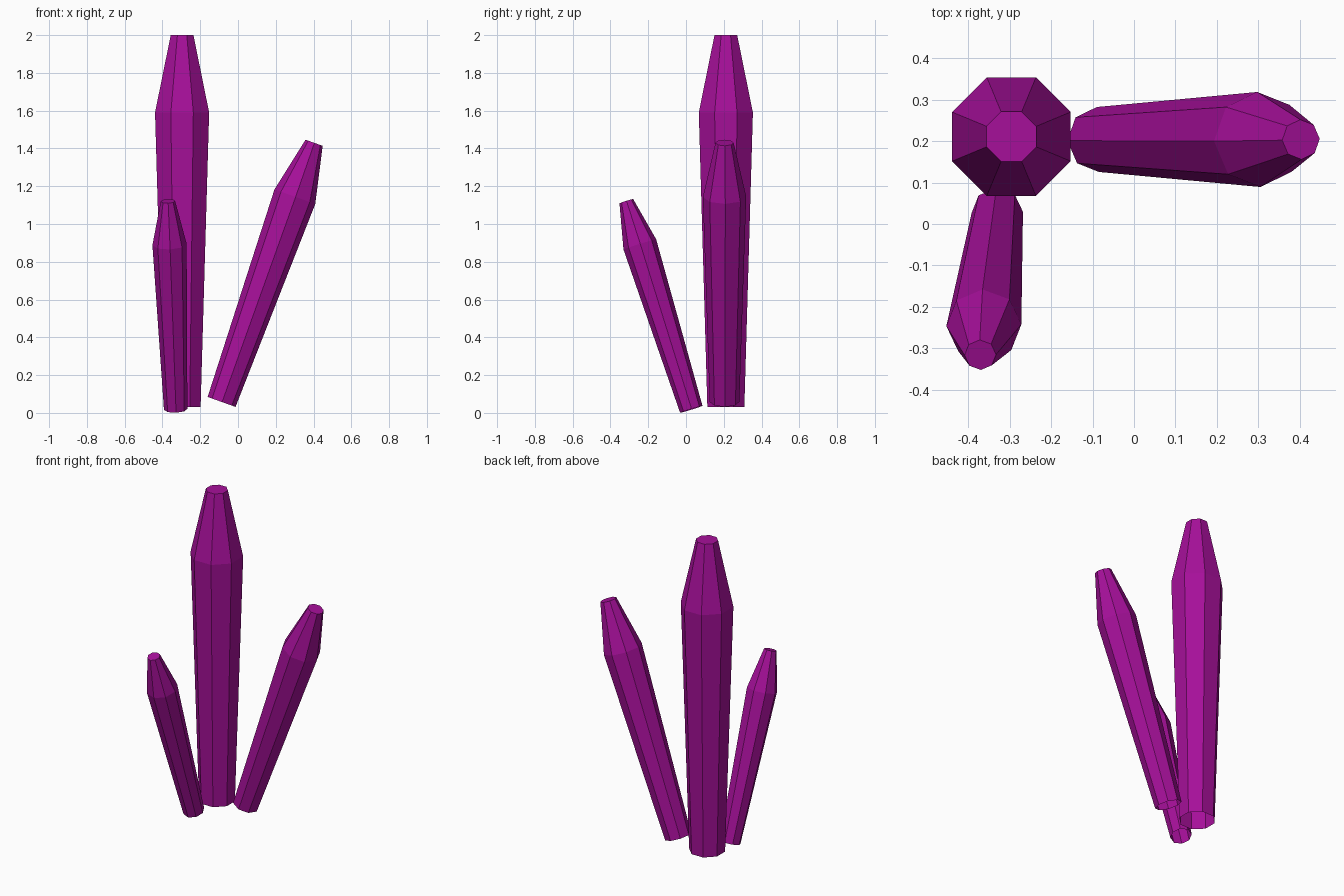
import bpy, bmesh, math
from mathutils import Vector

if "Cube" in bpy.data.objects:
    bpy.data.objects.remove(bpy.data.objects["Cube"])

purple = bpy.data.materials.new("purple_crystal")
purple.diffuse_color = (0.38, 0.005, 0.32, 1)
purple.use_nodes = True
purple.node_tree.nodes["Principled BSDF"].inputs["Base Color"].default_value = purple.diffuse_color

# Shared crystal profile: (fraction along axis, radius at full scale)
PROFILE = [(0.0, 0.106), (0.792, 0.155), (1.0, 0.065)]
SIDES = 8


def crystal(name, base, tip, scale, twist):
    """Eight-sided tapered shard from base to tip, open underneath."""
    base, tip = Vector(base), Vector(tip)
    axis = (tip - base).normalized()
    side = Vector((1, 0, 0))
    side = (side - axis * side.dot(axis)).normalized()
    other = axis.cross(side)
    bm = bmesh.new()
    rings = []
    for t, r in PROFILE:
        c = base.lerp(tip, t)
        ring = []
        for i in range(SIDES):
            a = math.radians(twist) + math.tau * i / SIDES
            ring.append(bm.verts.new(c + (side * math.cos(a) + other * math.sin(a)) * r * scale))
        rings.append(ring)
    for lo, hi in zip(rings, rings[1:]):
        for i in range(SIDES):
            j = (i + 1) % SIDES
            bm.faces.new((lo[i], lo[j], hi[j], hi[i]))
    bm.faces.new(rings[-1])
    mesh = bpy.data.meshes.new(name)
    bm.to_mesh(mesh)
    bm.free()
    mesh.materials.append(purple)
    obj = bpy.data.objects.new(name, mesh)
    bpy.context.collection.objects.link(obj)


# Tall upright shard and two smaller leaning shards
crystal("main_crystal", (-0.296, 0.211, 0.03), (-0.296, 0.211, 2.0), 1.0, 22.5)
crystal("right_crystal", (-0.087, 0.204, 0.058), (0.403, 0.204, 1.43), 0.74, 2)
crystal("front_crystal", (-0.33, 0.028, 0.019), (-0.371, -0.316, 1.121), 0.585, 2)
